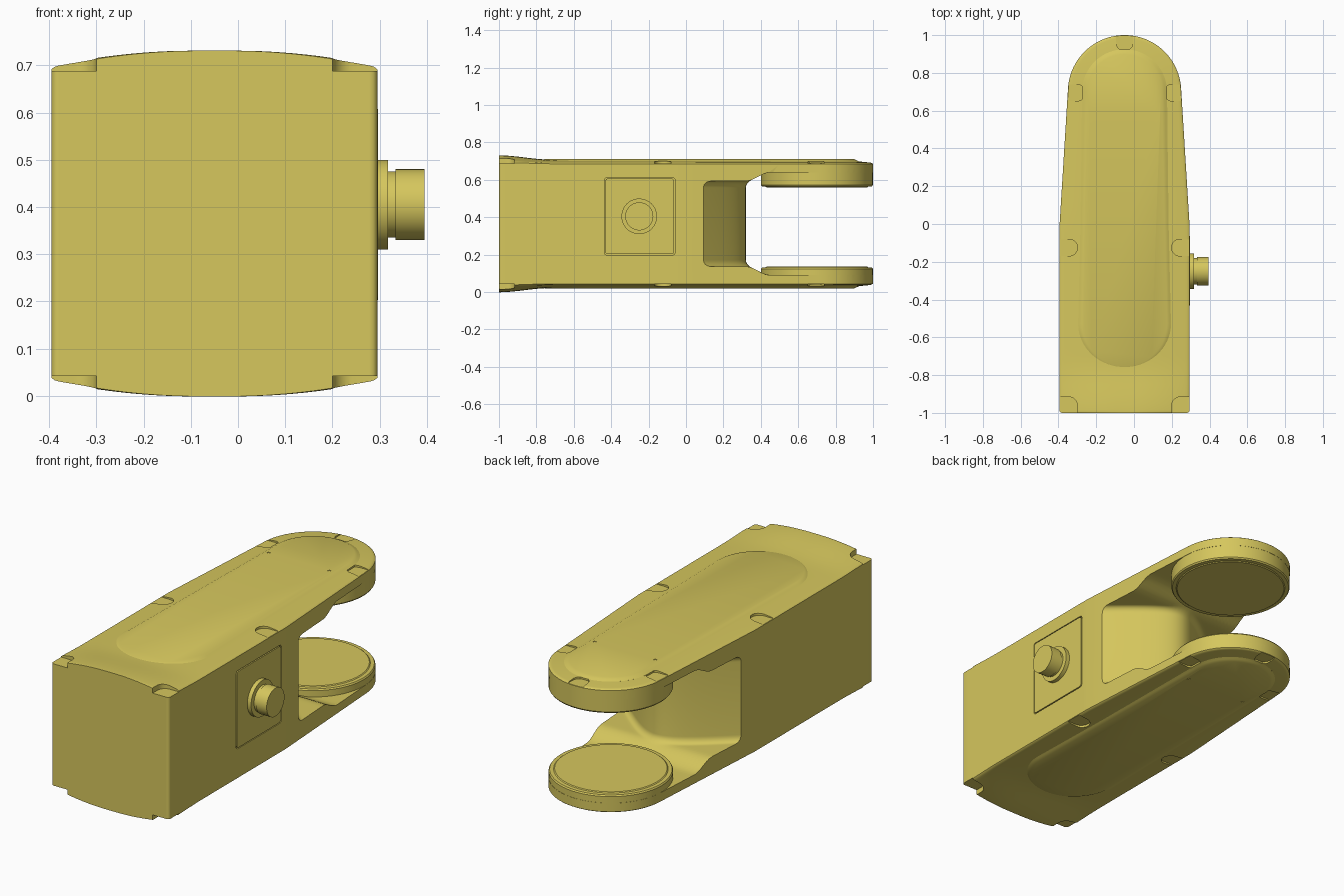
import bpy, bmesh
from math import sin, cos, pi, sqrt, hypot, radians
from mathutils import Matrix, Vector

if "Cube" in bpy.data.objects:
    bpy.data.objects.remove(bpy.data.objects["Cube"])

CX, H = -0.05, 0.73          # centre line in x, total height
paint = bpy.data.materials.new("yellow_paint")
paint.diffuse_color = (0.67, 0.57, 0.11, 1)
paint.use_nodes = True
paint.node_tree.nodes["Principled BSDF"].inputs["Base Color"].default_value = paint.diffuse_color


def finish(name, bm, helper=False):
    bmesh.ops.remove_doubles(bm, verts=bm.verts, dist=1e-5)
    bmesh.ops.recalc_face_normals(bm, faces=bm.faces)
    me = bpy.data.meshes.new(name)
    bm.to_mesh(me)
    bm.free()
    ob = bpy.data.objects.new(name, me)
    bpy.context.collection.objects.link(ob)
    ob.hide_render = helper
    me.materials.append(paint)
    return ob


def activate(ob):
    bpy.ops.object.select_all(action='DESELECT')
    ob.select_set(True)
    bpy.context.view_layer.objects.active = ob


def smooth(ob, angle=28):
    activate(ob)
    bpy.ops.object.shade_smooth_by_angle(angle=radians(angle))


def cut(ob, cutter):
    m = ob.modifiers.new("cut", 'BOOLEAN')
    m.operation, m.solver, m.object = 'DIFFERENCE', 'EXACT', cutter
    activate(ob)
    bpy.ops.object.modifier_apply(modifier=m.name)
    bpy.data.objects.remove(cutter)


def grid_solid(name, us, vs, point, helper=False):
    """Closed solid; point(u, v) returns x, y, z_low, z_high."""
    bm = bmesh.new()
    lo, hi = [], []
    for v in vs:
        p = [point(u, v) for u in us]
        lo.append([bm.verts.new((a, b, c)) for a, b, c, d in p])
        hi.append([bm.verts.new((a, b, d)) for a, b, c, d in p])
    n, m = len(vs) - 1, len(us) - 1
    for j in range(n):
        for g in (lo, hi):
            for i in range(m):
                bm.faces.new((g[j][i], g[j][i+1], g[j+1][i+1], g[j+1][i]))
        for i in (0, m):
            bm.faces.new((lo[j][i], lo[j+1][i], hi[j+1][i], hi[j][i]))
    for j in (0, n):
        for i in range(m):
            bm.faces.new((lo[j][i], lo[j][i+1], hi[j][i+1], hi[j][i]))
    return finish(name, bm, helper)


def lathe(name, profile, centre, axis='Z', seg=96):
    """Stack of (radius, height) rings turned about an axis."""
    bm = bmesh.new()
    rings = [[bm.verts.new((r*cos(2*pi*k/seg), r*sin(2*pi*k/seg), z))
              for k in range(seg)] for r, z in profile]
    for a, b in zip(rings, rings[1:]):
        for k in range(seg):
            bm.faces.new((a[k], a[(k+1) % seg], b[(k+1) % seg], b[k]))
    bm.faces.new(rings[0])
    bm.faces.new(rings[-1])
    if axis == 'X':
        bm.transform(Matrix.Rotation(pi/2, 4, 'Y'))
    bm.transform(Matrix.Translation(centre))
    return finish(name, bm)


def box(name, lo, hi):
    bm = bmesh.new()
    bmesh.ops.create_cube(bm, size=1)
    for v in bm.verts:
        v.co = [l + (c + .5)*(h - l) for c, l, h in zip(v.co, lo, hi)]
    bmesh.ops.bevel(bm, geom=[e for e in bm.edges if abs(e.verts[0].co.x - e.verts[1].co.x) > 1e-4],
                    offset=0.015, segments=4, affect='EDGES', profile=0.5)
    return finish(name, bm)


def mirrored(ob, name):
    """Copy flipped from the top to the underside."""
    bm = bmesh.new()
    bm.from_mesh(ob.data)
    for v in bm.verts:
        v.co.z = H - v.co.z
    smooth(finish(name, bm))


def half_width(y):
    if y > 0.718:
        return sqrt(max(0, 0.09 - (y - 0.7)**2))
    if y > -0.02:
        return 0.345 - 0.0456*(y + 0.02)/0.738
    corner = max(0, -0.985 - y)
    return 0.33 + sqrt(max(0, 0.015**2 - corner**2))


# outline stations shared by the body and covers
US = [sin(pi/2*(i/16 - 1)) for i in range(33)]
VS = [-1, -.9985, -.995, -.99, -.985] + [-.95 + .05*i for i in range(19)] + [-.02, .1, .2, .3, .4, .5, .6]
VS += [.7 + .3*sin(pi/2*(.04 + .96*i/24)) for i in range(25)]

# main body, with the fork opening cut around a rounded nose
body = grid_solid("main_body", US, VS, lambda u, y: (CX + u*half_width(y), y, 0.045, H - 0.045))


def opening(x, d):
    y = 0.32 - 0.95*(sqrt(x*x + 0.0144) - 0.12) + d
    t = min(max((y - 0.32)/0.13, 0), 1)
    r, e = 0.035, max(0, 0.035 - d)
    z = 0.137 - 0.047*t*t*(3 - 2*t) + r - sqrt(r*r - e*e)
    return CX + x, y, z, H - z


ds = [0, .001, .004, .009, .016, .025, .035] + [.05 + .02*i for i in range(25)] + [1.4]
cut(body, grid_solid("opening_cutter", [-.42 + .021*i for i in range(41)], ds, opening, True))
cut(body, box("hatch_cutter", (0.283, -0.437, 0.198), (0.32, -0.058, 0.612)))
smooth(body)

# pivot pads at the fork tips
smooth(lathe("lower_pivot_pad", [(.299, .06), (.299, .124), (.294, .131), (.275, .132), (.27, .136)], (CX, .7, 0)))
smooth(lathe("upper_pivot_pad", [(.299, .67), (.299, .572), (.294, .565), (.275, .564), (.27, .56)], (CX, .7, 0)))


# crowned top cover, flared at the front, with screw pockets
def cover_point(u, y):
    w = half_width(y)
    x = u*w
    d = max(0, .3 - hypot(x, y - .7) if y > .7 else w - abs(x))
    crown = 1 - (1 - min(d/.3, 1))**2
    f = min(max((-.72 - y)/.28, 0), 1)
    edge = 1 - min(d/.012, 1)
    z = .691 + .017*crown + f*f*(3 - 2*f)*(.007 + .016*crown) - .005*edge*edge
    return CX + x, y, H - .045, z


def pocket(x, y, dirs):
    bm = bmesh.new()
    for dx, dy in [(0, 0)] + dirs:
        for k in range(32):
            a = 2*pi*k/32
            for z in (.6875, .8):
                bm.verts.new((CX + x + .12*dx + .044*cos(a), y + .12*dy + .044*sin(a), z))
    res = bmesh.ops.convex_hull(bm, input=bm.verts)
    inner = {v for v in res["geom_interior"] if isinstance(v, bmesh.types.BMVert)}
    bmesh.ops.delete(bm, geom=list(inner), context='VERTS')
    return finish("pocket_cutter", bm, True)


cover = grid_solid("top_cover", US, VS, cover_point)
cut(cover, pocket(0, .96, [(0, 1)]))
for s in (-1, 1):
    cut(cover, pocket(s*.293, -.125, [(s, 0)]))
    cut(cover, pocket(s*.252, .695, [(s, 0)]))
    cut(cover, pocket(s*.294, -.96, [(s, 0), (0, -1), (s, -1)]))
smooth(cover)
mirrored(cover, "bottom_cover")

# raised long panel with sloped rim and two small holes
bm = bmesh.new()
loops = []
for grow, z in ((0, .69), (0, .6985), (-.012, .704), (-.026, .711)):
    pts = [(y, r, pi*(start + k/32)) for y, r, start in ((-.53, .25, 1), (.7, .225, 0)) for k in range(33)]
    loops.append([bm.verts.new((CX + (r + grow)*cos(a), y + (r + grow)*sin(a), z)) for y, r, a in pts])
for a, b in zip(loops, loops[1:]):
    for k in range(len(a)):
        n = (k + 1) % len(a)
        bm.faces.new((a[k], a[n], b[n], b[k]))
bm.faces.new(loops[0])
bm.faces.new(loops[-1])
panel = finish("top_panel", bm)
for s in (-1, 1):
    cut(panel, lathe("hole_cutter", [(.009, .7085), (.009, .75)], (CX + s*.178, .582, 0), seg=16))
smooth(panel)
mirrored(panel, "bottom_panel")

# side hatch and round connector
smooth(box("side_hatch", (0.27, -0.432, 0.203), (0.296, -0.063, 0.607)))
smooth(lathe("side_connector", [(.095, .28), (.095, .318), (.07, .318), (.07, .333), (.075, .333), (.075, .395)],
             (0, -.25, .405), 'X', 48))
